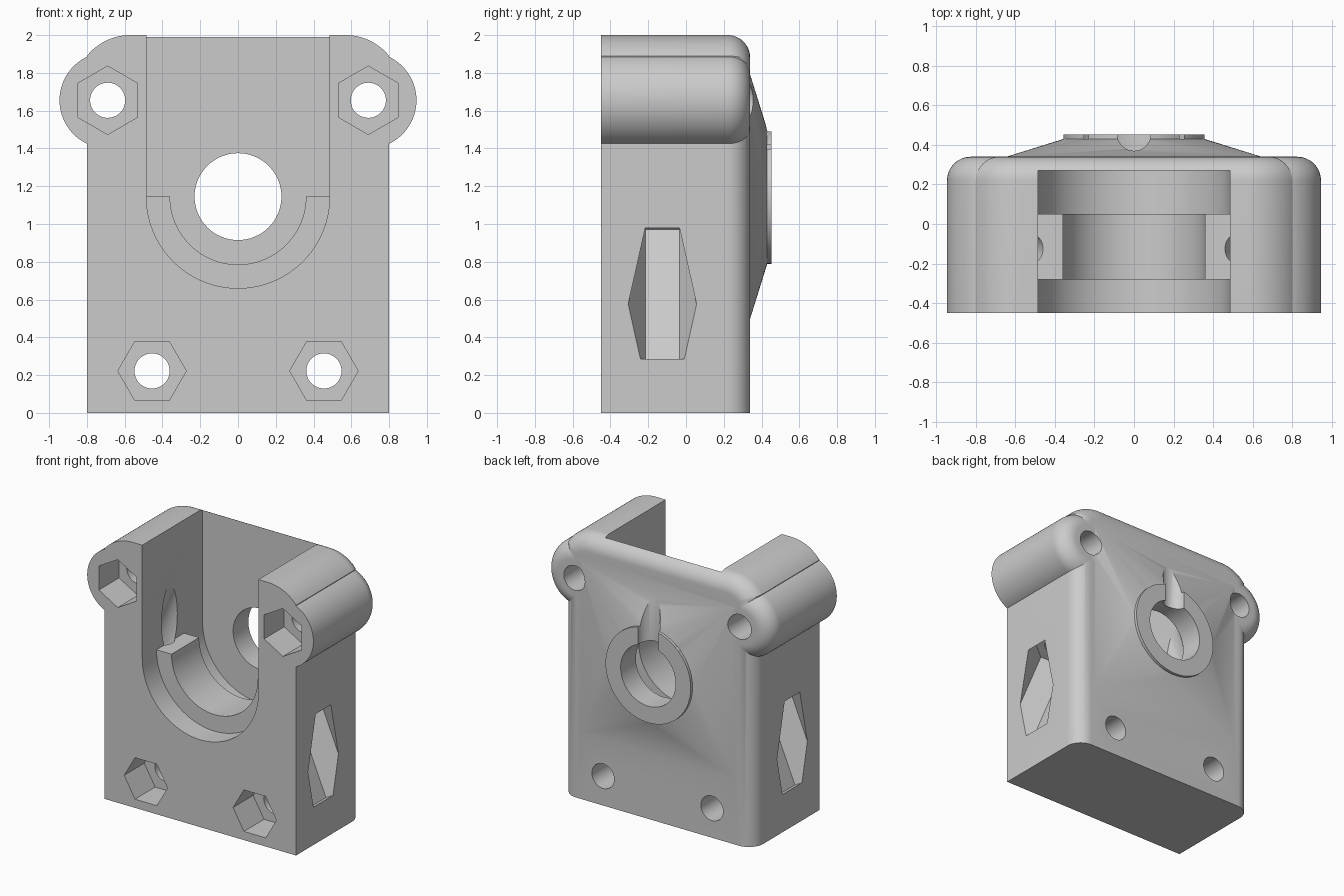
import bpy, bmesh, math
from mathutils import Vector

cube = bpy.data.objects.get("Cube")
if cube:
    bpy.data.objects.remove(cube, do_unlink=True)

grey = bpy.data.materials.new("light_grey")
grey.use_nodes = True
grey.diffuse_color = (0.6, 0.6, 0.6, 1)
grey.node_tree.nodes["Principled BSDF"].inputs["Base Color"].default_value = (0.6, 0.6, 0.6, 1)

X, Y, Z = Vector((1, 0, 0)), Vector((0, 1, 0)), Vector((0, 0, 1))
FRONT, BACK, ROUND = -0.45, 0.34, 0.12
BORE_Z = 1.145
SCREW_R, NUT_R = 0.093, 0.181


def finish(name, bm):
    bmesh.ops.recalc_face_normals(bm, faces=bm.faces)
    mesh = bpy.data.meshes.new(name)
    bm.to_mesh(mesh)
    bm.free()
    mesh.materials.append(grey)
    obj = bpy.data.objects.new(name, mesh)
    bpy.context.collection.objects.link(obj)
    return obj


def loft(name, rings):
    """Skin a list of equal-length rings and cap both ends."""
    bm = bmesh.new()
    rows = [[bm.verts.new(p) for p in ring] for ring in rings]
    n = len(rows[0])
    for a, b in zip(rows, rows[1:]):
        for i in range(n):
            j = (i + 1) % n
            bm.faces.new((a[i], a[j], b[j], b[i]))
    bm.faces.new(rows[0])
    bm.faces.new(rows[-1])
    return finish(name, bm)


def arc(cx, cz, r, start, end, n):
    angles = [start + (end - start) * i / n for i in range(n + 1)]
    return [(cx + r * math.cos(a), cz + r * math.sin(a)) for a in angles]


def extrude(name, outline, y0, y1):
    return loft(name, [[(x, y, z) for x, z in outline] for y in (y0, y1)])


def prism(name, origin, axis, u, r, t0, t1, sides=64):
    """Regular prism along an axis, with its first corner towards u."""
    v = axis.cross(u)
    spin = [2 * math.pi * i / sides for i in range(sides)]
    return loft(name, [[origin + axis * t + (u * math.cos(a) + v * math.sin(a)) * r
                        for a in spin] for t in (t0, t1)])


def rounded_back(name, outline):
    """Extrude an outline that shrinks along a quarter circle at the back."""
    steps = [(FRONT, 0)]
    for i in range(13):
        a = math.pi / 2 * i / 12
        steps.append((BACK - ROUND + ROUND * math.sin(a), ROUND * (1 - math.cos(a))))
    return loft(name, [[(x, y, z) for x, z in outline(d)] for y, d in steps])


def combine(target, tool, operation):
    mod = target.modifiers.new(operation.title(), "BOOLEAN")
    mod.operation, mod.solver, mod.object = operation, "EXACT", tool
    bpy.context.view_layer.objects.active = target
    bpy.ops.object.modifier_apply(modifier=mod.name)
    bpy.data.objects.remove(tool, do_unlink=True)


# Main block outline, rounded at the upper corners
def block_outline(d):
    cx, cz, r = 0.57, 1.705, 0.295 - d
    right = arc(cx, cz, r, math.acos((0.8 - d - cx) / r), math.pi / 2, 16)
    half = [(0.8 - d, 0)] + right
    return half + [(-x, z) for x, z in reversed(half)]


body = rounded_back("bearing_housing", block_outline)

# Bolt ears
for side in (-1, 1):
    ear = rounded_back("ear", lambda d: arc(side * 0.69, 1.655, 0.255 - d,
                                            0, 2 * math.pi * 79 / 80, 79))
    combine(body, ear, "UNION")

# Raised back: a square base blending into a round collar
bm = bmesh.new()
for y in (0.28, BACK):
    for sx in (-1, 1):
        for sz in (-1, 1):
            bm.verts.new((sx * 0.645, y, BORE_Z + sz * 0.645))
for x, z in arc(0, BORE_Z, 0.356, 0, 2 * math.pi * 71 / 72, 71):
    bm.verts.new((x, 0.43, z))
bmesh.ops.convex_hull(bm, input=bm.verts)
combine(body, finish("raised_back", bm), "UNION")
centre = Vector((0, 0, BORE_Z))
combine(body, prism("collar", centre, Y, X, 0.356, 0.3, 0.452, 72), "UNION")

# Open U-shaped channel with a half-ring ledge inside
channel = [(-0.485, 2.4)] + arc(0, BORE_Z, 0.485, math.pi, 2 * math.pi, 48) + [(0.485, 2.4)]
combine(body, extrude("channel", channel, -0.7, 0.27), "DIFFERENCE")
ledge = (arc(0, BORE_Z, 0.51, math.pi, 2 * math.pi, 48)
         + arc(0, BORE_Z, 0.36, 2 * math.pi, math.pi, 48))
combine(body, extrude("ledge", ledge, -0.28, 0.05), "UNION")

# Shaft bore and the groove above it
combine(body, prism("bore", centre, Y, X, 0.23, 0.1, 0.7), "DIFFERENCE")
combine(body, prism("groove", Vector((0, 0.455, BORE_Z)), Z, X, 0.085, 0, 0.8, 48), "DIFFERENCE")

# Through bolts with hexagonal nut pockets at the front
for side in (-1, 1):
    for x, z, corner in ((0.69, 1.655, Z), (0.455, 0.222, X)):
        spot = Vector((side * x, 0, z))
        combine(body, prism("bolt_hole", spot, Y, X, SCREW_R, -0.7, 0.7, 48), "DIFFERENCE")
        combine(body, prism("nut_pocket", spot, Y, corner, NUT_R, -0.7, FRONT + 0.24, 6),
                "DIFFERENCE")

    # Slanted screws running from the side walls up into the channel
    tilt = math.radians(22.8)
    axis = Vector((-side * math.sin(tilt), 0, math.cos(tilt)))
    start = Vector((side * 0.8, -0.125, 0.575))
    combine(body, prism("side_pocket", start, axis, Y, NUT_R, -0.267, 0.495, 6), "DIFFERENCE")
    combine(body, prism("side_hole", start, axis, Y, SCREW_R, 0.3, 1.5, 48), "DIFFERENCE")

bpy.ops.object.select_all(action="DESELECT")
body.select_set(True)
bpy.context.view_layer.objects.active = body
bpy.ops.object.shade_smooth_by_angle(angle=math.radians(30))
